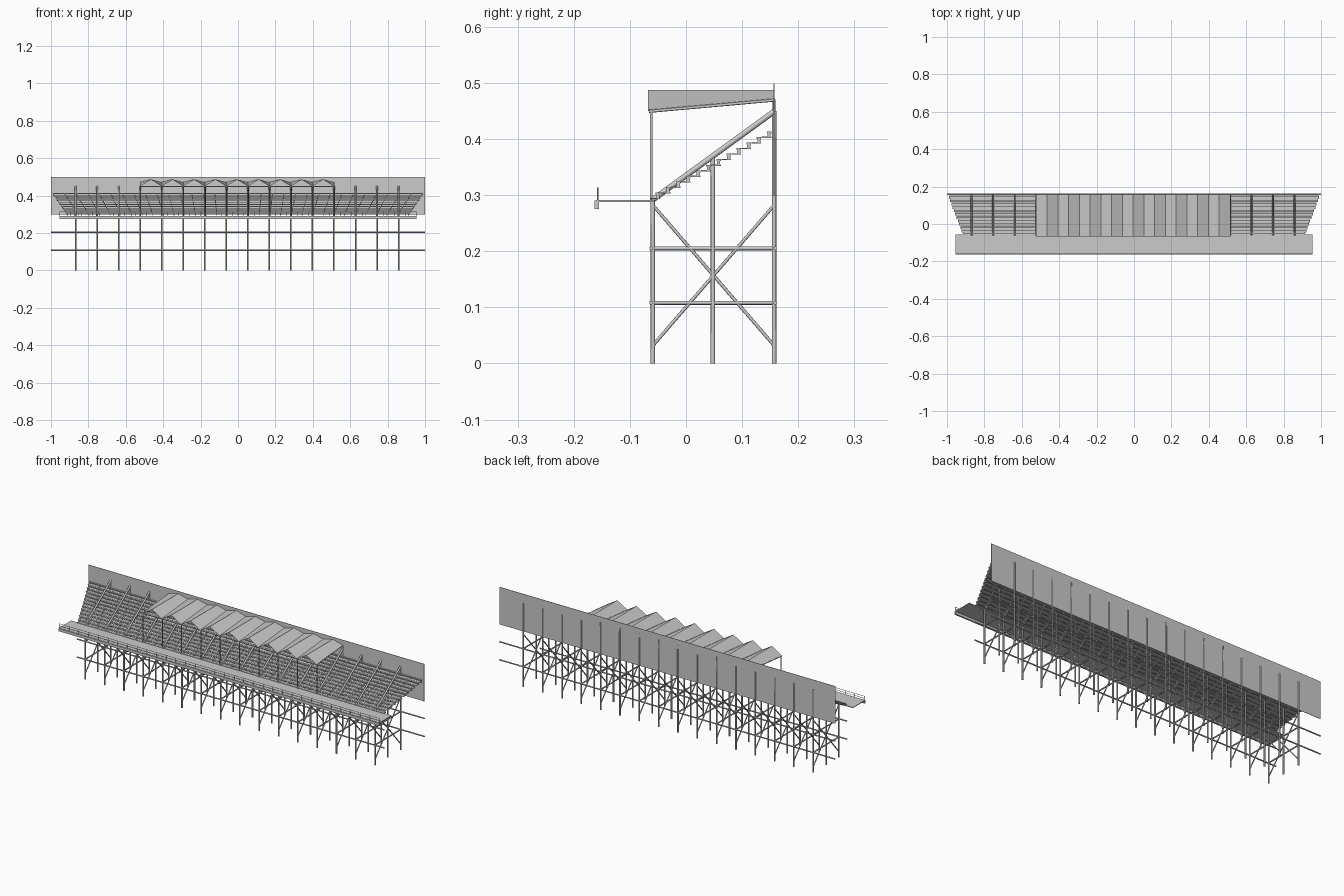
import bpy, bmesh
from mathutils import Vector, Matrix

if "Cube" in bpy.data.objects:
    bpy.data.objects.remove(bpy.data.objects["Cube"])

FRAMES = [-0.868 + 0.1151 * i for i in range(16)]
ROOF_FRAMES = FRAMES[3:13]
YF, YM, YB = -0.059, 0.048, 0.157      # front, middle and back post lines


def box(bm, x0, x1, y0, y1, z0, z1):
    m = Matrix.Translation(((x0 + x1) / 2, (y0 + y1) / 2, (z0 + z1) / 2))
    m = m @ Matrix.Diagonal((x1 - x0, y1 - y0, z1 - z0, 1))
    bmesh.ops.create_cube(bm, size=1, matrix=m)


def tube(bm, a, b, r, sides=8):
    a, b = Vector(a), Vector(b)
    d = b - a
    m = Matrix.Translation((a + b) / 2) @ d.to_track_quat('Z', 'Y').to_matrix().to_4x4()
    bmesh.ops.create_cone(bm, cap_ends=True, segments=sides, radius1=r, radius2=r,
                          depth=d.length, matrix=m)


def finish(name, bm, smooth=False):
    me = bpy.data.meshes.new(name)
    bm.to_mesh(me)
    bm.free()
    ob = bpy.data.objects.new(name, me)
    bpy.context.collection.objects.link(ob)
    if smooth:
        bpy.ops.object.select_all(action='DESELECT')
        ob.select_set(True)
        bpy.context.view_layer.objects.active = ob
        bpy.ops.object.shade_smooth_by_angle(angle=0.9)
    return ob


# Upright posts
bm = bmesh.new()
for x in FRAMES:
    for y, top in ((YF, 0.292), (YM, 0.368), (YB, 0.45)):
        tube(bm, (x, y, 0), (x, y, top), 0.004)
finish("support_posts", bm, True)

# Sloping beams that follow the seating
bm = bmesh.new()
for x in FRAMES:
    tube(bm, (x, YF, 0.292), (x, YB, 0.449), 0.005)
finish("raking_beams", bm, True)

# Cross ties and diagonal bracing in each frame
bm = bmesh.new()
for x in FRAMES:
    for z in (0.108, 0.205):
        tube(bm, (x, -0.064, z), (x, 0.161, z), 0.0035)
    tube(bm, (x, YF, 0.032), (x, YB, 0.282), 0.003)
    tube(bm, (x, YF, 0.282), (x, YB, 0.032), 0.003)
finish("frame_braces", bm, True)

# Long rails linking the frames
bm = bmesh.new()
for z in (0.108, 0.205):
    tube(bm, (-0.915, YF - 0.003, z), (0.915, YF - 0.003, z), 0.0035)
    tube(bm, (-1, YB + 0.002, z), (1, YB + 0.002, z), 0.0035)
finish("long_rails", bm, True)

# Stepped treads and bench planks, each row wider than the one below
ROWS = 12
treads, benches, brackets = bmesh.new(), bmesh.new(), bmesh.new()
for i in range(ROWS):
    t = i / (ROWS - 1)
    y, z, w = -0.058 + 0.198 * t, 0.294 + 0.109 * t, 0.915 + 0.075 * t
    box(treads, -w, w, y - 0.005, y + 0.012, z - 0.0012, z + 0.0012)
    box(benches, -w, w, y + 0.004, y + 0.012, z + 0.007, z + 0.0105)
    n = 32
    for k in range(n + 1):
        x = -w + 0.004 + (2 * w - 0.008) * k / n
        box(brackets, x - 0.002, x + 0.002, y + 0.005, y + 0.011, z, z + 0.0075)
finish("seating_treads", treads)
finish("bench_planks", benches)
finish("bench_brackets", brackets)

# Back wall
bm = bmesh.new()
box(bm, -1, 1, YB - 0.001, YB + 0.001, 0.298, 0.499)
finish("back_wall", bm)

# Front walkway with edge beam
W = 0.955
bm = bmesh.new()
box(bm, -W, W, -0.16, -0.056, 0.288, 0.2915)
finish("walkway_deck", bm)
bm = bmesh.new()
box(bm, -W, W, -0.163, -0.155, 0.275, 0.29)
finish("walkway_edge_beam", bm)

# Walkway handrail
bm = bmesh.new()
for k in range(34):
    x = -W + 0.002 + (2 * W - 0.004) * k / 33
    tube(bm, (x, -0.157, 0.29), (x, -0.157, 0.313), 0.0012, 6)
for z in (0.302, 0.313):
    tube(bm, (-W, -0.157, z), (W, -0.157, z), 0.0012, 6)
finish("walkway_handrail", bm, True)

# Folded roof: level ridges, valleys rising towards the back
bm = bmesh.new()
fold = []
for i, x in enumerate(ROOF_FRAMES):
    fold.append((x, 0.451, 0.471))
    if i < len(ROOF_FRAMES) - 1:
        fold.append((x + 0.0575, 0.486, 0.486))
front = [bm.verts.new((x, -0.068, zf)) for x, zf, zb in fold]
back = [bm.verts.new((x, 0.156, zb)) for x, zf, zb in fold]
for i in range(len(fold) - 1):
    bm.faces.new((front[i], front[i + 1], back[i + 1], back[i]))
roof = finish("folded_roof", bm)
mod = roof.modifiers.new("thickness", 'SOLIDIFY')
mod.thickness = 0.002
mod.offset = 0

# Roof posts, rafters under the valleys, ridge poles and front beam
bm = bmesh.new()
for x in ROOF_FRAMES:
    tube(bm, (x, -0.062, 0.29), (x, -0.062, 0.45), 0.0025)
    tube(bm, (x, -0.066, 0.449), (x, YB, 0.469), 0.0025)
    tube(bm, (x, YB, 0.44), (x, YB, 0.47), 0.0025)
for x in ROOF_FRAMES[:-1]:
    tube(bm, (x + 0.0575, -0.067, 0.485), (x + 0.0575, YB, 0.485), 0.002)
tube(bm, (ROOF_FRAMES[0], -0.062, 0.448), (ROOF_FRAMES[-1], -0.062, 0.448), 0.0025)
finish("roof_frame", bm, True)
